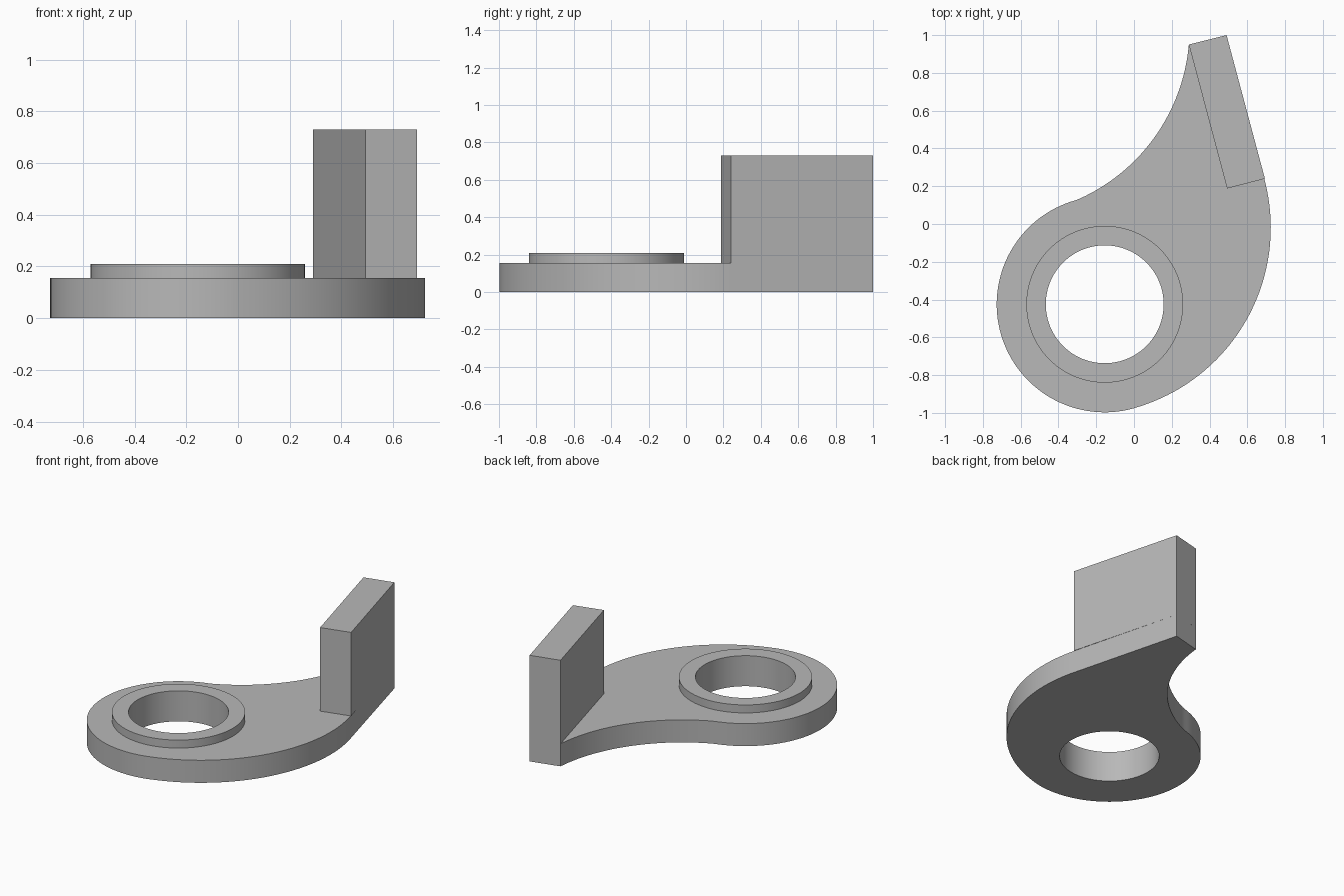
import bpy
import bmesh
from math import cos, sin, radians

default = bpy.data.objects.get("Cube")
if default:
    bpy.data.objects.remove(default, do_unlink=True)

GREY = (0.48, 0.48, 0.48, 1)
grey = bpy.data.materials.new("plain grey")
grey.use_nodes = True
grey.diffuse_color = GREY
grey.node_tree.nodes["Principled BSDF"].inputs["Base Color"].default_value = GREY

HUB = (-0.155, -0.425)
PLATE_TOP, BOSS_TOP, WALL_TOP = 0.155, 0.21, 0.73


def arc(centre, radius, start, end, steps):
    """Points along an arc, angles in degrees, both ends included."""
    angles = [radians(start + (end - start) * i / steps) for i in range(steps + 1)]
    return [(centre[0] + radius * cos(a), centre[1] + radius * sin(a)) for a in angles]


def circle(centre, radius, steps=96):
    return arc(centre, radius, 0, 360, steps)[:-1]


def extrude_outline(name, loops, bottom, top):
    """Solid from closed outlines; inner loops become holes."""
    curve = bpy.data.curves.new(name, "CURVE")
    curve.dimensions = "2D"
    curve.fill_mode = "BOTH"
    curve.extrude = (top - bottom) / 2
    for loop in loops:
        spline = curve.splines.new("POLY")
        spline.points.add(len(loop) - 1)
        for point, (x, y) in zip(spline.points, loop):
            point.co = (x, y, 0, 1)
        spline.use_cyclic_u = True
    obj = bpy.data.objects.new(name, curve)
    bpy.context.collection.objects.link(obj)
    bpy.ops.object.select_all(action="DESELECT")
    obj.select_set(True)
    bpy.context.view_layer.objects.active = obj
    bpy.ops.object.convert(target="MESH")
    obj = bpy.context.object

    # Weld caps to sides and set the height
    bm = bmesh.new()
    bm.from_mesh(obj.data)
    bmesh.ops.remove_doubles(bm, verts=bm.verts, dist=0.0001)
    bmesh.ops.recalc_face_normals(bm, faces=bm.faces)
    bmesh.ops.translate(bm, verts=bm.verts, vec=(0, 0, (top + bottom) / 2))
    bm.to_mesh(obj.data)
    bm.free()
    obj.data.materials.clear()
    obj.data.materials.append(grey)
    bpy.ops.object.shade_smooth_by_angle(angle=radians(30))
    return obj


# Upright wall footprint: inner back, outer back, outer front, inner front
wall = [(0.29, 0.95), (0.49, 1.0), (0.693, 0.24), (0.493, 0.188)]

# Teardrop base: round hub, bulging right side, straight wall edge, hollow left side
outline = arc(HUB, 0.572, 105.7, 285.7, 64)
outline += arc((-0.269, -0.019), 0.993, -74.3, 15.1, 48)[1:]
outline += [wall[1]]
outline += arc((-0.696, 1.036), 0.99, -5, -67, 40)[:-1]

hole = circle(HUB, 0.312)
extrude_outline("base_plate", [outline, hole], 0, PLATE_TOP)
extrude_outline("hub_collar", [circle(HUB, 0.415), hole], PLATE_TOP, BOSS_TOP)
extrude_outline("upright_wall", [wall], PLATE_TOP, WALL_TOP)
